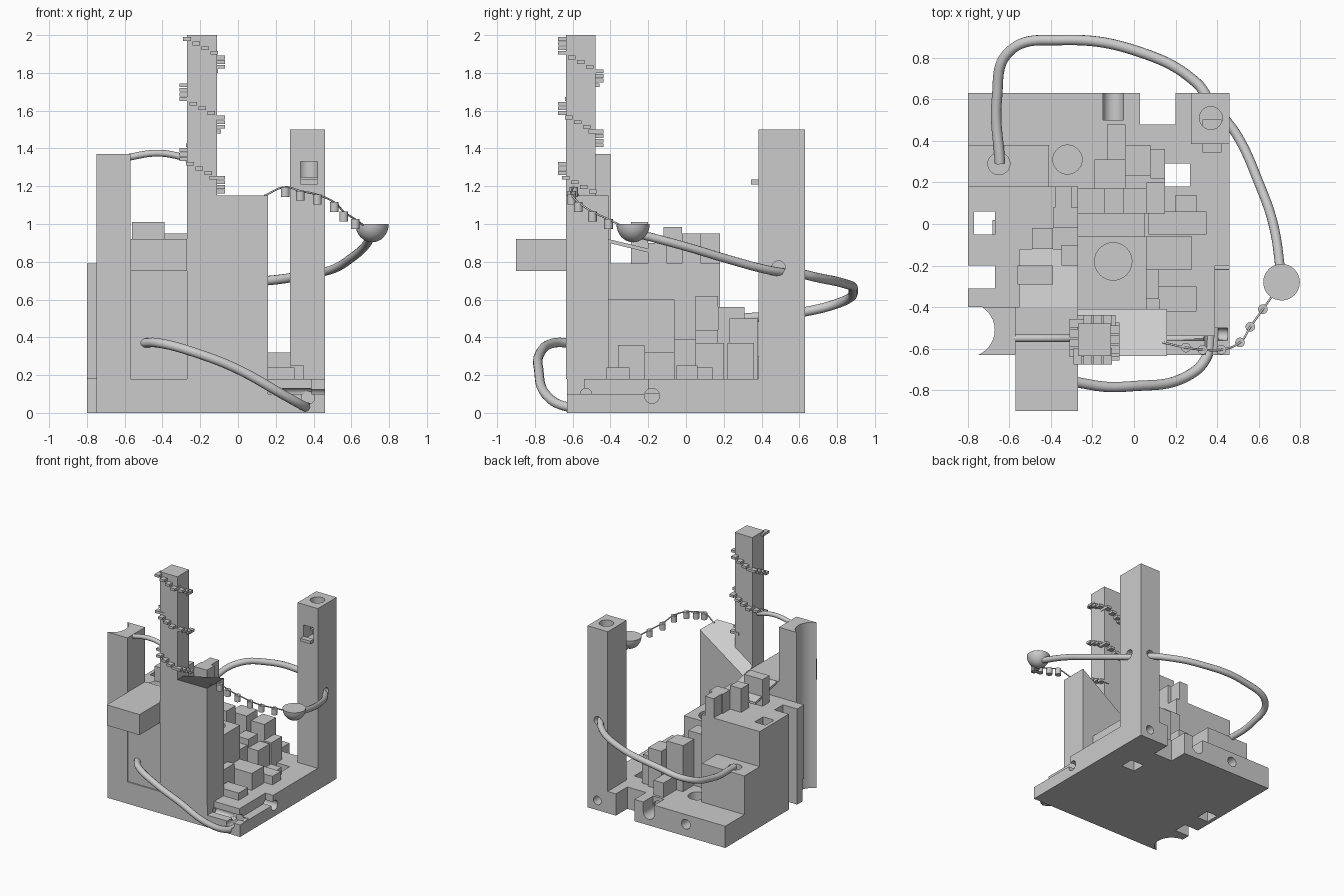
import bpy, math
from mathutils import Vector

if "Cube" in bpy.data.objects:
    bpy.data.objects.remove(bpy.data.objects["Cube"])

# One plain material
grey = bpy.data.materials.new("plain_grey")
grey.use_nodes = True
colour = (0.6, 0.6, 0.6, 1)
grey.diffuse_color = colour
grey.node_tree.nodes["Principled BSDF"].inputs["Base Color"].default_value = colour


def finish(ob, name, smooth=False):
    ob.name = name
    ob.data.materials.append(grey)
    if smooth:
        bpy.ops.object.shade_smooth_by_angle(angle=math.radians(40))
    return ob


def box(name, x, y, z):
    bpy.ops.mesh.primitive_cube_add(size=1)
    ob = bpy.context.object
    lo, hi = Vector((x[0], y[0], z[0])), Vector((x[1], y[1], z[1]))
    for v in ob.data.vertices:
        v.co = [lo[i] if v.co[i] < 0 else hi[i] for i in range(3)]
    return finish(ob, name)


def rod(name, centre, radius, length, axis="Z"):
    turn = {"X": (0, math.pi / 2, 0), "Y": (math.pi / 2, 0, 0), "Z": (0, 0, 0)}[axis]
    bpy.ops.mesh.primitive_cylinder_add(vertices=32, radius=radius, depth=length,
                                        location=centre, rotation=turn)
    return finish(bpy.context.object, name, True)


def carve(ob, *cutters):
    for c in cutters:
        m = ob.modifiers.new("carve", "BOOLEAN")
        m.operation, m.solver, m.object = "DIFFERENCE", "EXACT", c
        bpy.context.view_layer.objects.active = ob
        bpy.ops.object.modifier_apply(modifier=m.name)
    return ob


def drop(*cutters):
    for c in cutters:
        bpy.data.objects.remove(c)


def cable(name, points, radius):
    curve = bpy.data.curves.new(name, "CURVE")
    curve.dimensions, curve.bevel_depth = "3D", radius
    curve.bevel_resolution, curve.resolution_u, curve.use_fill_caps = 4, 12, True
    s = curve.splines.new("BEZIER")
    s.bezier_points.add(len(points) - 1)
    for p, co in zip(s.bezier_points, points):
        p.co, p.handle_left_type, p.handle_right_type = co, "AUTO", "AUTO"
    ob = bpy.data.objects.new(name, curve)
    bpy.context.collection.objects.link(ob)
    curve.materials.append(grey)
    return ob


# Shared cutters: corner groove, shaft and side notch
groove = rod("cut_groove", (-.8, -.51, .8), .13, 3)
shaft = box("cut_shaft", (-.77, -.67), (-.05, .06), (-1, 2))
notch = box("cut_notch", (-1, -.67), (-.31, -.2), (-1, 2))

# Base plate with pits, channels and pipe holes
base = box("base_plate", (-.8, .46), (-.63, .63), (0, .18))
cuts = [
    box("cut", (.03, .2), (.48, .8), (-1, 1)),
    box("cut", (.15, .27), (.18, .29), (-1, 1)),
    box("cut", (.16, .6), (-.8, -.54), (.1, 1)),
    box("cut", (.39, .6), (-.6, -.2), (.1, 1)),
    box("cut", (-.15, -.05), (.5, .8), (.1, 1)),
    rod("cut", (-.1, .6, .1), .05, .3, "Y"),
    rod("cut", (-.44, .55, .1), .04, .35, "Y"),
    rod("cut", (.37, .6, .08), .035, .3, "Y"),
    rod("cut", (.37, -.6, .08), .035, .2, "Y"),
    rod("cut", (.3, -.53, .1), .03, .3, "X"),
    rod("cut", (.4, -.18, .09), .04, .3, "X"),
    rod("cut", (-.32, .31, .18), .07, .16),
]
carve(base, groove, shaft, notch, *cuts)
drop(*cuts)

# Main block and the lower shelf behind it
carve(box("main_block", (-.8, -.27), (-.4, .18), (.18, .79)), shaft, notch)
well = rod("cut_well", (-.65, .29, .5), .053, .3)
carve(box("rear_shelf", (-.8, -.41), (.18, .38), (.18, .5)), well)
box("shaft_filler", (-.68, -.6), (-.05, .02), (.18, .7))

# Grooved corner pillar, front wall and projecting box
pillar = box("corner_pillar", (-.8, -.57), (-.63, -.4), (.18, 1.37))
carve(pillar, groove)
box("front_wall", (-.57, -.27), (-.62, -.4), (.18, .92))
box("projecting_box", (-.57, -.27), (-.9, -.62), (.75, .92))

# Front block with its rear top corner lowered, and the tall tower
block = box("front_block", (-.27, .16), (-.635, -.41), (.18, 1.15))
for v in block.data.vertices:
    if v.co.z > 1 and v.co.x < 0 and v.co.y > -.5:
        v.co.z = .85
box("tall_tower", (-.27, -.11), (-.635, -.48), (.8, 2))

# Steps winding down around the tall tower
cx, cy, half = -.19, -.557, .08
for i in range(34):
    z = 1.98 - i * .0245
    t = (i * .3) % 4
    side, along = int(t), (t % 1 - .5) * 2 * half
    x, y = [(along, -half), (half, along), (-along, half), (-half, -along)][side]
    rx, ry = (.02, .04) if side % 2 == 0 else (.04, .02)
    box("tower_step", (cx + x - rx, cx + x + rx), (cy + y - ry, cy + y + ry), (z - .01, z + .01))

# Rear tower with chimney, window and sill
tower = box("rear_tower", (.275, .46), (.385, .63), (.18, 1.5))
cuts = [
    rod("cut", (.37, .51, 1.5), .055, .5),
    box("cut", (.33, .42), (.3, .5), (1.21, 1.33)),
    rod("cut", (.365, .63, .74), .035, .1, "Y"),
    rod("cut", (.46, .49, .77), .035, .1, "X"),
]
carve(tower, *cuts)
drop(*cuts)
box("window_sill", (.33, .42), (.345, .39), (1.21, 1.235))

# Plateau with a round well
plateau = box("plateau", (-.27, .06), (-.41, -.06), (.18, .6))
pit = rod("cut_pit", (-.1, -.18, .6), .09, .5)
carve(plateau, pit)
drop(groove, shaft, notch, well, pit)

# Clustered blocks: x range, y range, top height
for x0, x1, y0, y1, top in [
    (-.19, -.04, .17, .31, .56), (-.04, .08, .23, .38, .5),
    (.08, .15, .22, .36, .37), (.06, .15, .05, .2, .37),
    (-.27, .05, -.06, .05, .39), (-.05, .06, .05, .17, .44),
    (.06, .28, -.22, -.06, .32), (.07, .35, -.05, .06, .25),
    (.2, .3, .06, .14, .24), (.12, .3, -.42, -.3, .24),
    (.06, .12, -.36, -.22, .36), (-.27, -.14, .05, .17, .62),
    (-.13, -.04, .31, .48, .3),
]:
    box("city_block", (x0, x1), (y0, y1), (.1, top))

# Roof blocks and sloping roof slab
for x0, x1, y0, y1, top in [
    (-.49, -.39, -.12, -.02, .985), (-.56, -.39, -.29, -.2, 1.01),
    (-.39, -.27, -.02, .08, .95), (-.38, -.3, .08, .18, .95),
    (-.35, -.27, -.2, -.1, .9),
]:
    box("roof_block", (x0, x1), (y0, y1), (.75, top))
slab = box("roof_slab", (-.55, -.27), (-.41, -.12), (.9, .92))
for v in slab.data.vertices:
    if v.co.y > -.3:
        v.co.z -= .07

# Hanging cables
cable("front_cable", [(-.5, -.6, .37), (-.42, -.7, .37), (-.2, -.775, .31), (0, -.78, .23),
                      (.25, -.735, .09), (.35, -.64, .035), (.37, -.52, .03)], .025)
cable("rear_cable", [(.36, .6, .74), (.3, .68, .72), (.05, .82, .69), (-.35, .885, .65),
                     (-.6, .83, .59), (-.66, .6, .53), (-.645, .29, .5)], .025)
cable("side_cable", [(.42, .53, .74), (.5, .42, .76), (.6, .2, .82),
                     (.67, 0, .88), (.71, -.26, .95)], .023)
cable("pillar_arch", [(-.6, -.55, 1.35), (-.42, -.55, 1.375), (-.25, -.55, 1.345)], .018)

# Half-round bowl on the side cable
bpy.ops.mesh.primitive_uv_sphere_add(segments=32, ring_count=16, radius=.088, location=(.71, -.28, 1))
bowl = bpy.context.object
for v in bowl.data.vertices:
    v.co.z = min(v.co.z, 0) * 1.1
finish(bowl, "bowl", True)

# String of lanterns
lanterns = [(.25, -.595, 1.17), (.33, -.605, 1.15), (.42, -.605, 1.13),
            (.51, -.57, 1.09), (.56, -.495, 1.04), (.62, -.41, 1)]
cable("lantern_wire", [(.14, -.57, 1.15)] + [(x, y, z + .025) for x, y, z in lanterns]
      + [(.67, -.34, .99)], .005)
for p in lanterns:
    rod("lantern", p, .023, .052)
